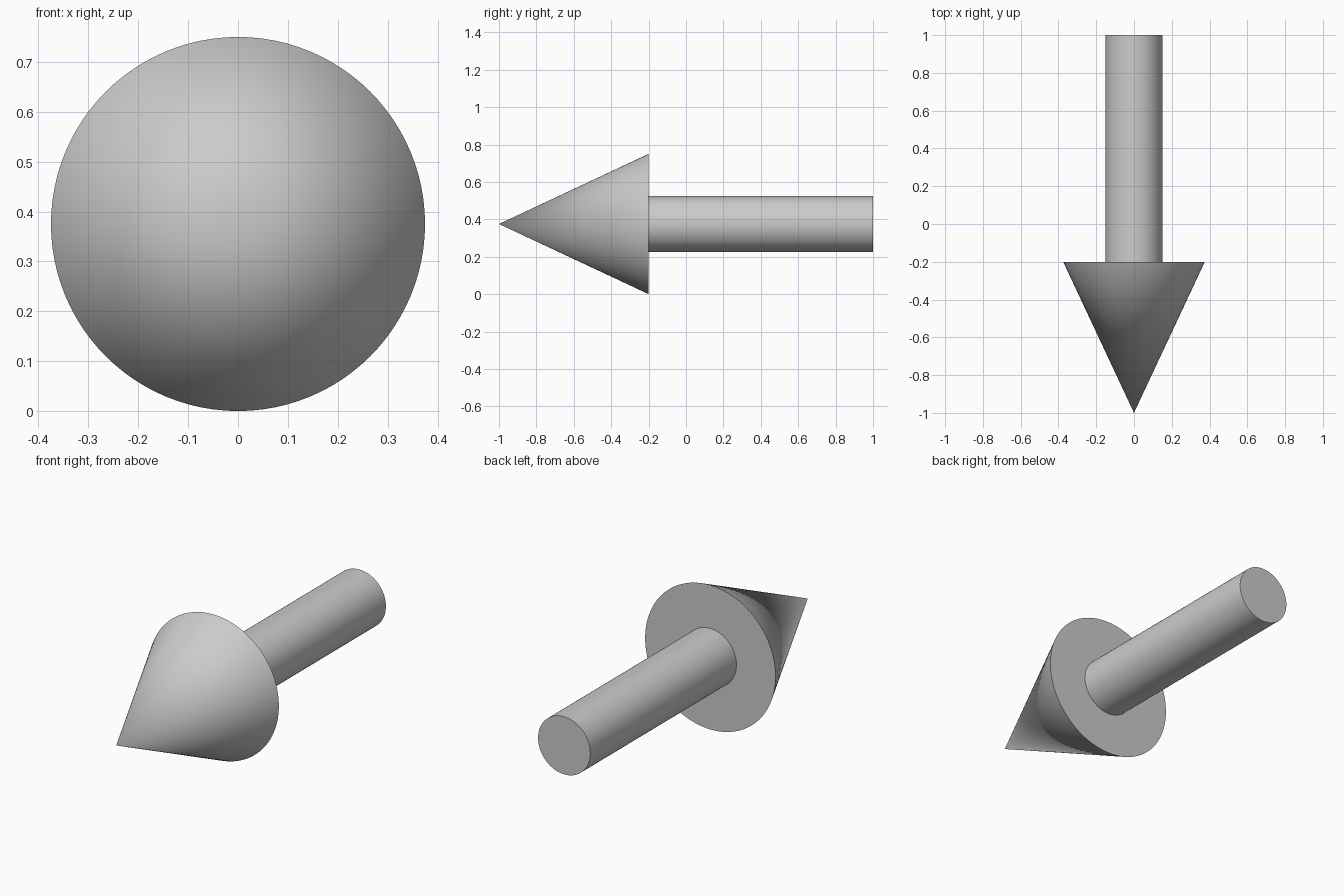
import bpy
from math import radians

if "Cube" in bpy.data.objects:
    bpy.data.objects.remove(bpy.data.objects["Cube"])

AXIS_Z = 0.375   # height of the arrow's axis
SIDES = 96


def round_part(name, r_base, r_tip, y_back, y_front):
    """Round solid along y: r_base at the back, r_tip at the front."""
    bpy.ops.mesh.primitive_cone_add(
        vertices=SIDES, radius1=r_base, radius2=r_tip, depth=y_back - y_front,
        location=(0, (y_back + y_front) / 2, AXIS_Z),
        rotation=(radians(90), 0, 0))
    ob = bpy.context.object
    ob.name = name
    bpy.ops.object.transform_apply(location=False, rotation=True, scale=True)
    bpy.ops.object.shade_smooth_by_angle(angle=radians(30))
    return ob


# Pointed head facing the front
round_part("arrow_head", 0.375, 0.0, -0.2, -1.0)
# Straight shaft behind it
round_part("arrow_shaft", 0.15, 0.15, 1.0, -0.2)
